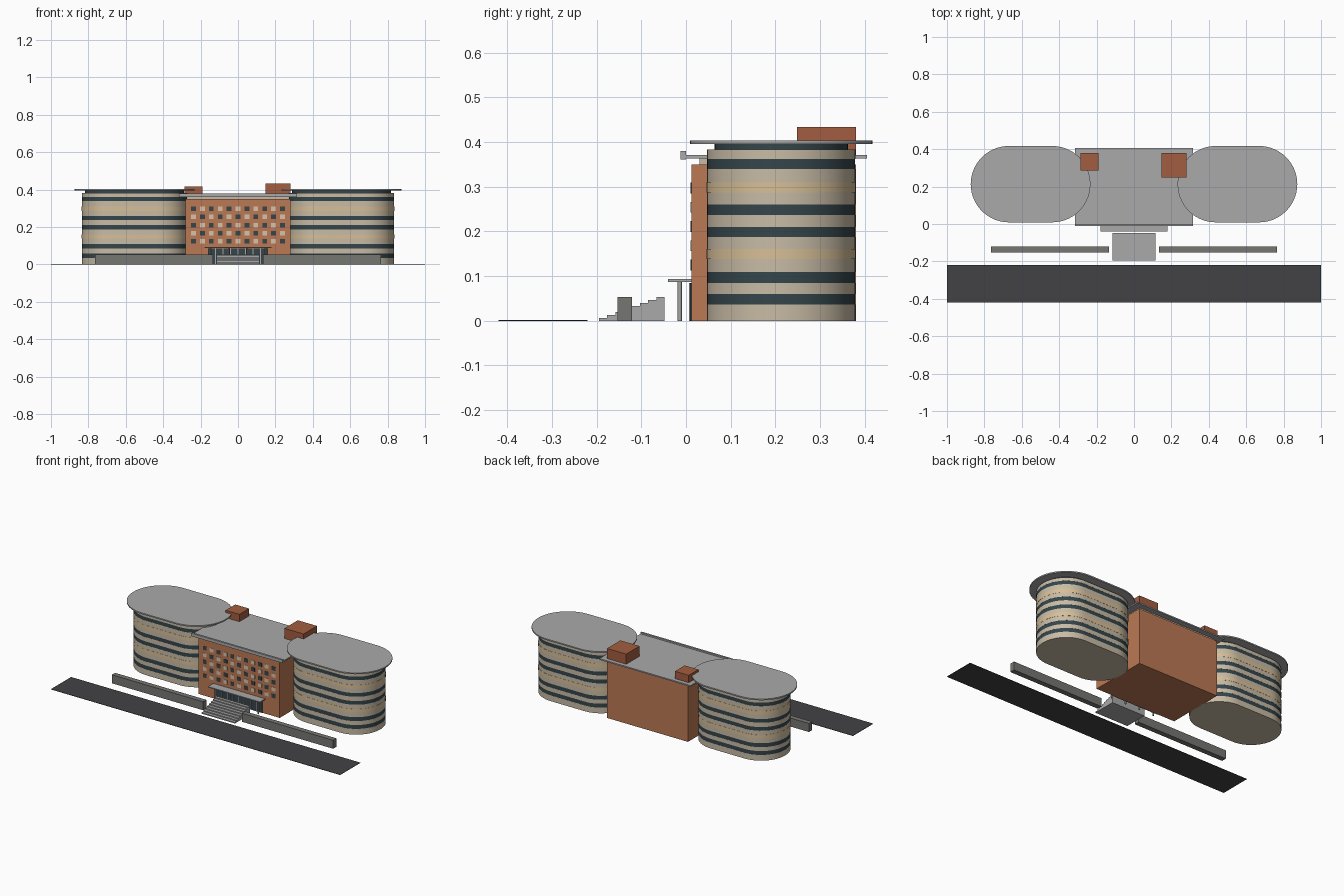
import bpy, bmesh, math

if "Cube" in bpy.data.objects:
    bpy.data.objects.remove(bpy.data.objects["Cube"])


def material(name, rgb):
    m = bpy.data.materials.new(name)
    m.diffuse_color = (*rgb, 1)
    m.use_nodes = True
    m.node_tree.nodes["Principled BSDF"].inputs["Base Color"].default_value = m.diffuse_color
    return m


BEIGE = material("beige_render", (0.58, 0.50, 0.38))
WARM = material("warm_render", (0.68, 0.52, 0.31))
GLASS = material("dark_glass", (0.035, 0.06, 0.07))
BRICK = material("brick", (0.50, 0.19, 0.09))
DARK_BRICK = material("dark_brick", (0.36, 0.11, 0.05))
PALE = material("pale_window", (0.68, 0.55, 0.40))
ASPHALT = material("asphalt", (0.055, 0.055, 0.06))
STONE = material("stone", (0.18, 0.18, 0.17))
ROOF = material("roof_grey", (0.40, 0.40, 0.40))


def finish(bm, name, mat):
    bmesh.ops.recalc_face_normals(bm, faces=bm.faces)
    me = bpy.data.meshes.new(name)
    bm.to_mesh(me)
    bm.free()
    ob = bpy.data.objects.new(name, me)
    bpy.context.collection.objects.link(ob)
    me.materials.append(mat)
    return ob


def add_box(bm, x0, x1, y0, y1, z0, z1):
    vs = bmesh.ops.create_cube(bm, size=1)["verts"]
    bmesh.ops.scale(bm, vec=(x1 - x0, y1 - y0, z1 - z0), verts=vs)
    bmesh.ops.translate(bm, vec=((x0 + x1) / 2, (y0 + y1) / 2, (z0 + z1) / 2), verts=vs)


def boxes(name, mat, *extents):
    bm = bmesh.new()
    for e in extents:
        add_box(bm, *e)
    return finish(bm, name, mat)


def prism(bm, points, vec):
    face = bm.faces.new([bm.verts.new(p) for p in points])
    new = bmesh.ops.extrude_face_region(bm, geom=[face])["geom"]
    bmesh.ops.translate(bm, vec=vec, verts=[g for g in new if isinstance(g, bmesh.types.BMVert)])


def stadium(name, mat, side, r, levels, n=28):
    """Round-ended slabs, one for each (z0, z1) pair."""
    bm = bmesh.new()
    for z0, z1 in levels:
        pts = []
        for cx, start in ((0.553 * side + 0.116, -90), (0.553 * side - 0.116, 90)):
            for i in range(n + 1):
                a = math.radians(start + 180 * i / n)
                pts.append((cx + r * math.cos(a), 0.213 + r * math.sin(a), z0))
        prism(bm, pts, (0, 0, z1 - z0))
    ob = finish(bm, name, mat)
    bpy.ops.object.select_all(action='DESELECT')
    ob.select_set(True)
    bpy.context.view_layer.objects.active = ob
    bpy.ops.object.shade_smooth_by_angle(angle=math.radians(30))


# Round-ended wings with banded walls, recessed attic and overhanging roof
for side, label in ((-1, "left"), (1, "right")):
    stadium(label + "_wing_wall", BEIGE, side, 0.166,
            [(0, 0.036), (0.06, 0.085), (0.109, 0.187), (0.21, 0.237), (0.26, 0.34), (0.362, 0.383)])
    stadium(label + "_wing_window_bands", GLASS, side, 0.1655,
            [(0.036, 0.06), (0.085, 0.109), (0.187, 0.21), (0.237, 0.26), (0.34, 0.362)])
    stadium(label + "_wing_warm_bands", WARM, side, 0.167, [(0.138, 0.161), (0.287, 0.311)])
    stadium(label + "_wing_attic", GLASS, side, 0.149, [(0.383, 0.395)])
    stadium(label + "_wing_roof", ROOF, side, 0.204, [(0.395, 0.403)])

# Central brick block, roof slab and front fascia
boxes("central_block", BRICK, (-0.28, 0.28, 0.012, 0.38, 0, 0.35))
boxes("central_attic", BEIGE, (-0.27, 0.27, 0.03, 0.37, 0.35, 0.363))
boxes("central_roof", ROOF, (-0.315, 0.315, -0.002, 0.405, 0.363, 0.371))
boxes("roof_fascia", ROOF, (-0.315, 0.315, -0.012, 0.0, 0.361, 0.38))

# Rooftop plant rooms
boxes("left_plant_room", DARK_BRICK, (-0.285, -0.19, 0.285, 0.38, 0.365, 0.417))
boxes("right_plant_room", DARK_BRICK, (0.147, 0.28, 0.248, 0.38, 0.365, 0.434))

# Chequered facade windows
for parity, name, mat in ((0, "dark_windows", GLASS), (1, "pale_windows", PALE)):
    cells = []
    for row in range(5):
        for col in range(11):
            if (row + col) % 2 == parity:
                x, z = (col - 5) * 0.0476, 0.125 + row * 0.043
                cells.append((x - 0.013, x + 0.013, 0.0105, 0.014, z - 0.012, z + 0.012))
    boxes(name, mat, *cells)

# Entrance: glazing, mullions, canopy and columns
boxes("entrance_glazing", GLASS, (-0.16, 0.16, 0.009, 0.014, 0, 0.085))
boxes("entrance_mullions", ROOF,
      *[(x - 0.002, x + 0.002, 0.007, 0.012, 0, 0.085) for x in [-0.12 + 0.04 * i for i in range(7)]])
boxes("entrance_canopy", ROOF, (-0.18, 0.18, -0.04, 0.013, 0.087, 0.093))
bm = bmesh.new()
for x in (-0.15, -0.05, 0.05, 0.15):
    vs = bmesh.ops.create_cone(bm, cap_ends=True, segments=16, radius1=0.0045, radius2=0.0045, depth=0.088)["verts"]
    bmesh.ops.translate(bm, vec=(x, -0.014, 0.044), verts=vs)
finish(bm, "canopy_columns", ROOF)

# Entrance steps as one stepped profile
profile = [(-0.115, -0.048, 0), (-0.115, -0.195, 0)]
for i in range(8):
    y, z = -0.195 + i * 0.0184, (i + 1) * 0.0067
    profile += [(-0.115, y, z), (-0.115, y + 0.0184, z)]
bm = bmesh.new()
prism(bm, profile, (0.23, 0, 0))
finish(bm, "entrance_steps", ROOF)

# Garden walls and road
boxes("garden_walls", STONE, (-0.765, -0.134, -0.153, -0.121, 0, 0.053),
      (0.134, 0.765, -0.153, -0.121, 0, 0.053))
boxes("road", ASPHALT, (-1, 1, -0.419, -0.22, 0, 0.002))
